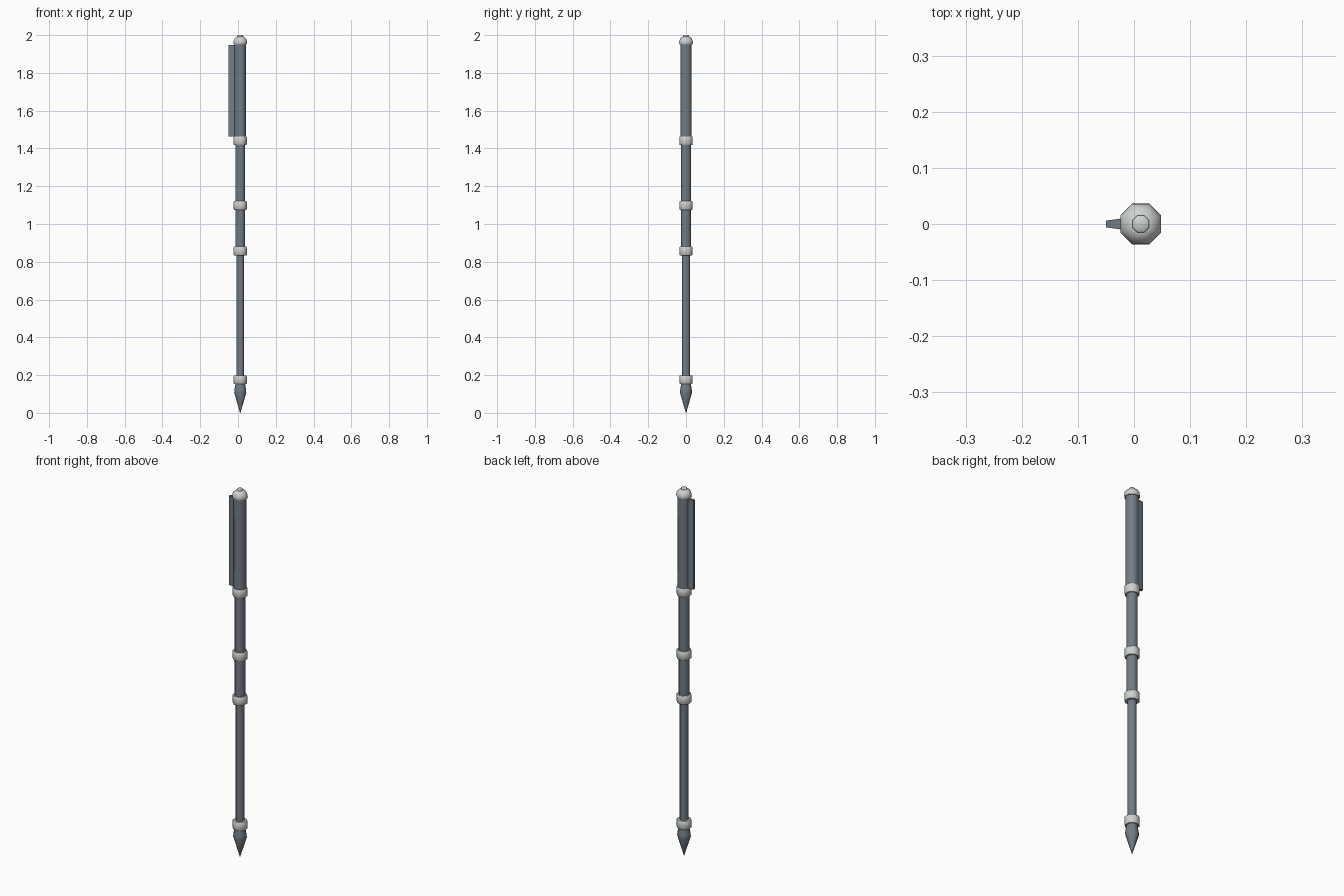
import bpy, bmesh, math

if "Cube" in bpy.data.objects:
    bpy.data.objects.remove(bpy.data.objects["Cube"])

CX = 0.012   # axis of the pen; the clip offsets it from the centre
SIDES = 8


def material(name, rgb):
    m = bpy.data.materials.new(name)
    m.diffuse_color = (*rgb, 1)
    m.use_nodes = True
    m.node_tree.nodes["Principled BSDF"].inputs["Base Color"].default_value = m.diffuse_color
    return m


slate = material("slate grey", (0.17, 0.20, 0.235))
silver = material("light silver", (0.62, 0.64, 0.64))


def finish(name, bm, mat, smooth=True):
    bmesh.ops.recalc_face_normals(bm, faces=bm.faces)
    me = bpy.data.meshes.new(name)
    bm.to_mesh(me)
    bm.free()
    me.materials.append(mat)
    ob = bpy.data.objects.new(name, me)
    bpy.context.collection.objects.link(ob)
    if smooth:
        bpy.ops.object.select_all(action='DESELECT')
        ob.select_set(True)
        bpy.context.view_layer.objects.active = ob
        bpy.ops.object.shade_smooth_by_angle(angle=math.radians(50))
    return ob


def lathe(name, profile, mat):
    """Octagonal solid from (flat-to-axis radius, height) pairs."""
    bm = bmesh.new()
    rings = []
    for r, z in profile:
        rc = r / math.cos(math.pi / SIDES)
        rings.append([bm.verts.new((CX + rc * math.cos((i + .5) * math.tau / SIDES),
                                    rc * math.sin((i + .5) * math.tau / SIDES), z))
                      for i in range(SIDES)])
    for a, b in zip(rings, rings[1:]):
        for i in range(SIDES):
            j = (i + 1) % SIDES
            bm.faces.new((a[i], a[j], b[j], b[i]))
    bm.faces.new(rings[0][::-1])
    bm.faces.new(rings[-1])
    return finish(name, bm, mat)


# Pointed tip
lathe("tip", [(0.001, 0.0), (0.017, 0.055), (0.032, 0.108), (0.031, 0.12), (0.025, 0.158)], slate)

# Barrel sections
for name, r, z0, z1 in (("lower_barrel", 0.021, 0.17, 0.86),
                        ("grip_barrel", 0.026, 0.86, 1.10),
                        ("middle_barrel", 0.026, 1.10, 1.44),
                        ("upper_barrel", 0.030, 1.44, 1.96)):
    lathe(name, [(r, z0), (r, z1)], slate)

# Metal rings with softened edges
for k, z in enumerate((0.176, 0.857, 1.098, 1.441)):
    h = 0.023
    lathe(f"ring_{k + 1}", [(0.032, z - h), (0.035, z - h + 0.004),
                            (0.035, z + h - 0.004), (0.032, z + h)], silver)

# Domed cap with push button
lathe("cap_dome", [(0.034, 1.951), (0.0365, 1.956), (0.0355, 1.970), (0.030, 1.982),
                   (0.022, 1.990), (0.015, 1.993)], silver)
lathe("cap_button", [(0.015, 1.985), (0.015, 1.998), (0.013, 2.0)], silver)

# Tapered side clip
bm = bmesh.new()
outline = [(-0.05, -0.006), (-0.014, -0.011), (-0.014, 0.011), (-0.05, 0.006)]
face = bm.faces.new([bm.verts.new((x, y, 1.463)) for x, y in outline])
ext = bmesh.ops.extrude_face_region(bm, geom=[face])
bmesh.ops.translate(bm, vec=(0, 0, 0.485),
                    verts=[v for v in ext["geom"] if isinstance(v, bmesh.types.BMVert)])
if not face.is_valid or len(bm.faces) < 6:
    bmesh.ops.holes_fill(bm, edges=bm.edges)
finish("side_clip", bm, slate, smooth=False)
